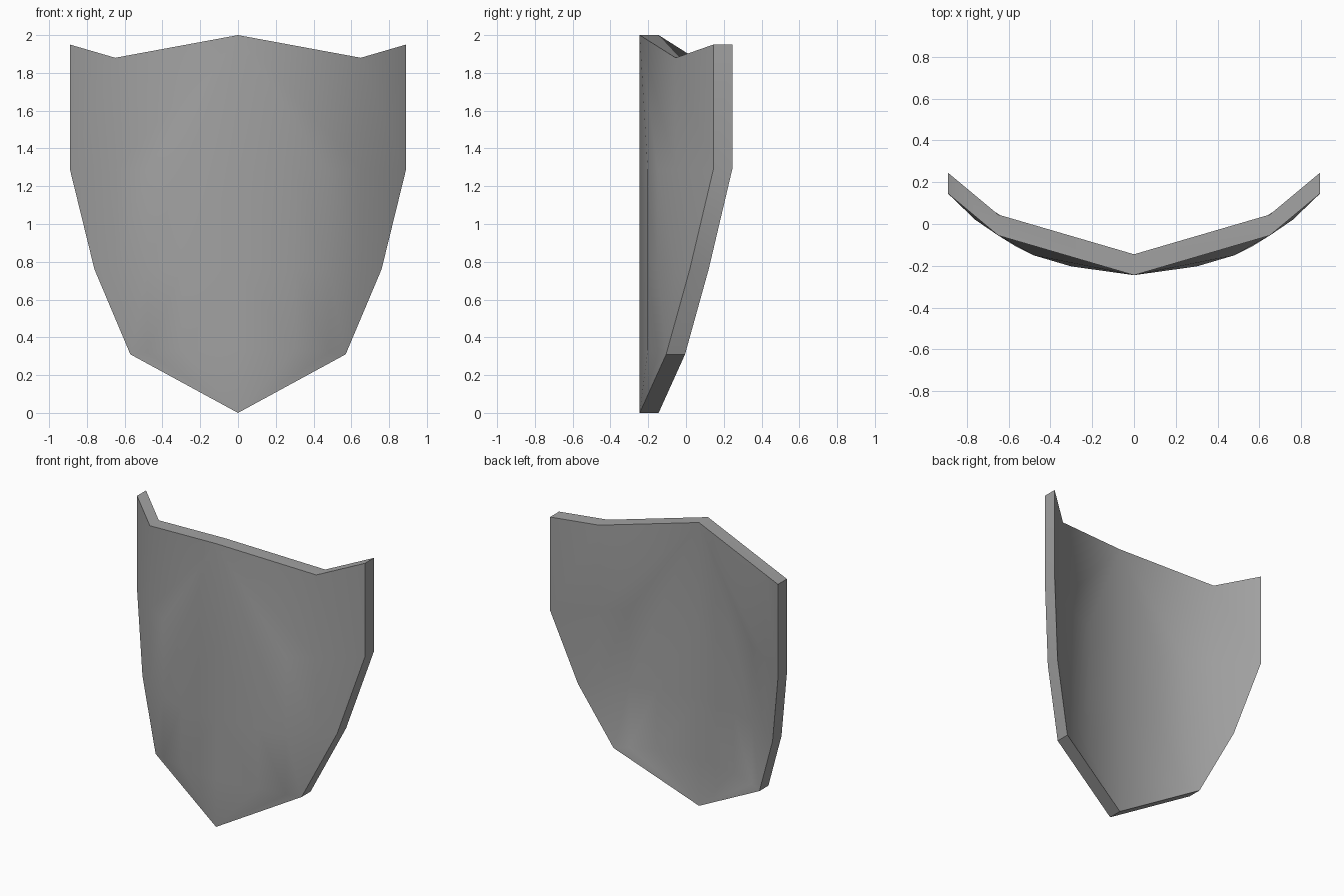
import bpy
import bmesh
import math

cube = bpy.data.objects.get("Cube")
if cube:
    bpy.data.objects.remove(cube, do_unlink=True)

THICKNESS = 0.1
# Bowed cross-section: distance from the middle -> depth
BOW = {0: -0.245, 0.3: -0.203, 0.48: -0.15, 0.57: -0.105,
       0.65: -0.055, 0.76: 0.02, 0.89: 0.145}

# Rows of the left half, top to bottom, as (x, z)
ROWS = [
    [(0, 2), (0.65, 1.88), (0.89, 1.95)],
    [(0, 1.29), (0.3, 1.29), (0.48, 1.29), (0.65, 1.29), (0.89, 1.29)],
    [(0, 0.76), (0.3, 0.76), (0.48, 0.76), (0.65, 0.76), (0.76, 0.76)],
    [(0, 0.33), (0.3, 0.33), (0.48, 0.32), (0.57, 0.31)],
    [(0, 0)],
]

steel = bpy.data.materials.new("steel grey")
steel.use_nodes = True
grey = (0.36, 0.36, 0.36, 1)
steel.diffuse_color = grey
steel.node_tree.nodes["Principled BSDF"].inputs["Base Color"].default_value = grey


def stitch(bm, upper, lower):
    """Fill between two rows, always stepping to the nearer next point."""
    i = j = 0
    while i < len(upper) - 1 or j < len(lower) - 1:
        step_upper = j == len(lower) - 1 or (
            i < len(upper) - 1 and upper[i + 1].co.x < lower[j + 1].co.x)
        if step_upper:
            bm.faces.new((upper[i], lower[j], upper[i + 1]))
            i += 1
        else:
            bm.faces.new((upper[i], lower[j], lower[j + 1]))
            j += 1


# Front sheet of the left half, mirrored and thickened backwards
bm = bmesh.new()
rows = [[bm.verts.new((x, BOW[x], z)) for x, z in row] for row in ROWS]
for upper, lower in zip(rows, rows[1:]):
    stitch(bm, upper, lower)
bmesh.ops.mirror(bm, geom=bm.verts[:] + bm.edges[:] + bm.faces[:],
                 axis='X', merge_dist=0.001)
bmesh.ops.remove_doubles(bm, verts=bm.verts[:], dist=0.001)
bmesh.ops.recalc_face_normals(bm, faces=bm.faces[:])
solid = bmesh.ops.extrude_face_region(bm, geom=bm.faces[:], use_keep_orig=True)
back = [g for g in solid["geom"] if isinstance(g, bmesh.types.BMVert)]
bmesh.ops.translate(bm, verts=back, vec=(0, THICKNESS, 0))
bmesh.ops.recalc_face_normals(bm, faces=bm.faces[:])

mesh = bpy.data.meshes.new("shield_plate")
bm.to_mesh(mesh)
bm.free()
mesh.materials.append(steel)
shield = bpy.data.objects.new("shield_plate", mesh)
bpy.context.collection.objects.link(shield)

# Smooth bow with sharp rim
bpy.ops.object.select_all(action='DESELECT')
shield.select_set(True)
bpy.context.view_layer.objects.active = shield
bpy.ops.object.shade_smooth_by_angle(angle=math.radians(35))
